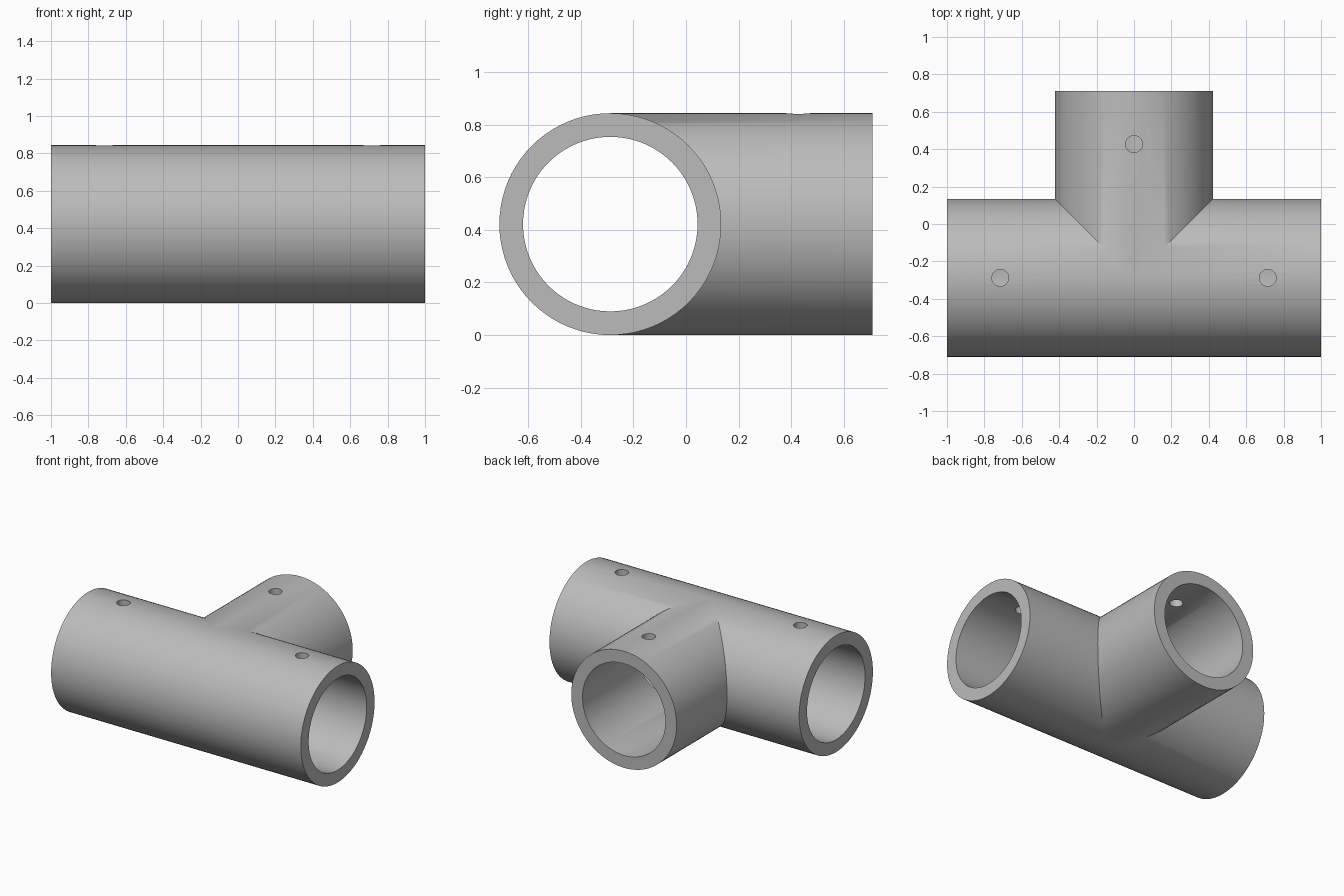
import bpy, bmesh
from math import pi, cos, sin
from mathutils import Matrix, Vector

cube = bpy.data.objects.get("Cube")
if cube:
    bpy.data.objects.remove(cube, do_unlink=True)

OUTER, INNER = 0.422, 0.332
AXIS_Y, AXIS_Z = -0.288, 0.422
BRANCH_END = 0.71
SEGMENTS = 80
HOLE_RADIUS = 0.045

grey = bpy.data.materials.new("grey")
grey.use_nodes = True
colour = (0.5, 0.5, 0.5, 1)
grey.diffuse_color = colour
grey.node_tree.nodes["Principled BSDF"].inputs["Base Color"].default_value = colour


def run_point(r, t, x):
    return Vector((x, AXIS_Y + r * cos(t), AXIS_Z + r * sin(t)))


def branch_point(r, t, side, y):
    return Vector((side * r * cos(t), y, AXIS_Z + r * sin(t)))


def make_object(name, bm):
    mesh = bpy.data.meshes.new(name)
    bm.to_mesh(mesh)
    bm.free()
    mesh.materials.append(grey)
    obj = bpy.data.objects.new(name, mesh)
    bpy.context.collection.objects.link(obj)
    return obj


# Tee body: outer and inner skins meet along a mitre, closed by end rings
bm = bmesh.new()


def quad(*points):
    bm.faces.new([bm.verts.new(p) for p in points])


for i in range(SEGMENTS):
    pair = [2 * pi * (i + k) / SEGMENTS - pi / 2 for k in (0, 1)]
    a, b = pair
    on_branch_side = i < SEGMENTS // 2
    for side in (-1, 1):
        for r in (OUTER, INNER):
            ma, mb = [max(0, r * cos(t)) for t in pair]
            quad(run_point(r, a, side), run_point(r, b, side),
                 run_point(r, b, side * mb), run_point(r, a, side * ma))
            if on_branch_side:
                quad(branch_point(r, a, side, AXIS_Y + ma),
                     branch_point(r, b, side, AXIS_Y + mb),
                     branch_point(r, b, side, BRANCH_END),
                     branch_point(r, a, side, BRANCH_END))
        quad(run_point(OUTER, a, side), run_point(OUTER, b, side),
             run_point(INNER, b, side), run_point(INNER, a, side))
        if on_branch_side:
            quad(branch_point(OUTER, a, side, BRANCH_END),
                 branch_point(OUTER, b, side, BRANCH_END),
                 branch_point(INNER, b, side, BRANCH_END),
                 branch_point(INNER, a, side, BRANCH_END))

bmesh.ops.remove_doubles(bm, verts=bm.verts, dist=0.0001)
bmesh.ops.dissolve_degenerate(bm, edges=bm.edges, dist=0.0001)
bmesh.ops.recalc_face_normals(bm, faces=bm.faces)
tee = make_object("pipe_tee", bm)

# Screw holes through the top wall of each arm
bm = bmesh.new()
for x, y in ((-0.715, AXIS_Y), (0.715, AXIS_Y), (0, 0.427)):
    bmesh.ops.create_cone(bm, cap_ends=True, segments=32, radius1=HOLE_RADIUS,
                          radius2=HOLE_RADIUS, depth=0.4,
                          matrix=Matrix.Translation((x, y, 2 * AXIS_Z)))
drill = make_object("hole_cutter", bm)
drill.hide_render = True

cut = tee.modifiers.new("screw_holes", 'BOOLEAN')
cut.operation = 'DIFFERENCE'
cut.solver = 'EXACT'
cut.object = drill

bpy.ops.object.select_all(action='DESELECT')
tee.select_set(True)
bpy.context.view_layer.objects.active = tee
bpy.ops.object.modifier_apply(modifier=cut.name)
bpy.data.objects.remove(drill, do_unlink=True)
bpy.ops.object.shade_smooth_by_angle(angle=pi / 6)
